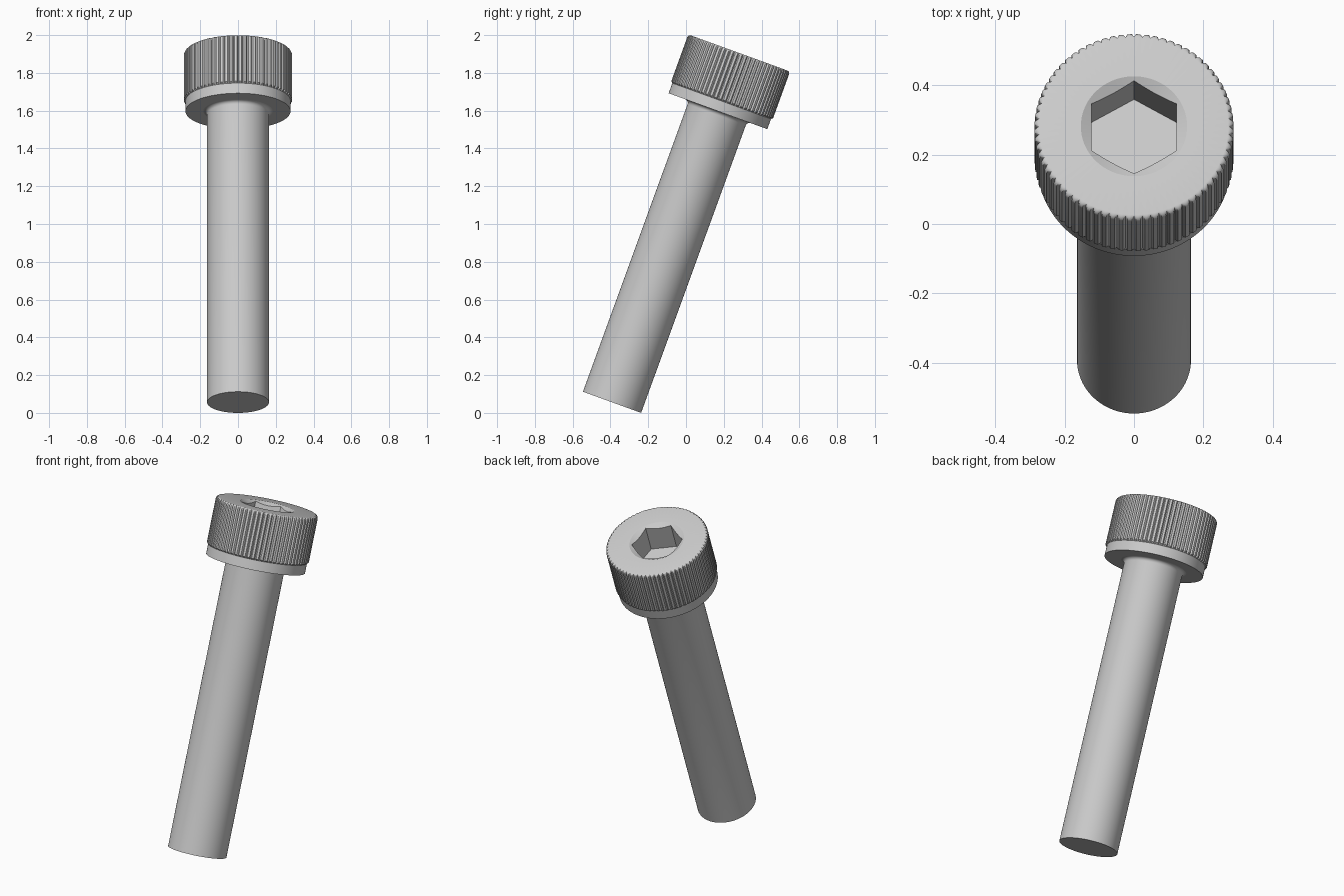
import bpy, bmesh
from math import sin, cos, pi, radians
from mathutils import Matrix

cube = bpy.data.objects.get("Cube")
if cube:
    bpy.data.objects.remove(cube)

# Main dimensions, along the screw's own axis
LENGTH, HEAD_H = 1.968, 0.328
SHAFT_R, NECK, COLLAR_R, HEAD_R = 0.164, 0.02, 0.278, 0.287
ROUND, GROOVE = 0.016, 0.009
TEETH, PER_TOOTH = 72, 4
SEGS = TEETH * PER_TOOTH
RIM_R, HEX_FLAT, SOCKET_DEPTH = 0.153, 0.123, 0.164
UNDER = LENGTH - HEAD_H
TILT = Matrix.Translation((0, -0.3916, SHAFT_R * sin(radians(20)))) @ Matrix.Rotation(radians(-20), 4, 'X')

steel = bpy.data.materials.new("grey steel")
steel.use_nodes = True
GREY = (0.6, 0.6, 0.6, 1)
steel.diffuse_color = GREY
steel.node_tree.nodes["Principled BSDF"].inputs["Base Color"].default_value = GREY


def circle(r, z):
    return lambda i: (r, z)


def knurl(r, z, depth=GROOVE):
    """Ring with one V groove per tooth."""
    return lambda i: (r - (depth if i % PER_TOOTH == 0 else 0), z)


def hex_radius(i):
    """Hexagon outline with flats facing left and right."""
    a = 2 * pi * i / SEGS
    return HEX_FLAT / cos((a + pi / 6) % (pi / 3) - pi / 6)


def socket_rim(i):
    """Where the conical countersink meets the hexagon walls."""
    r = hex_radius(i)
    return r, LENGTH - (RIM_R - r) * 0.6


def loft(name, rings, cap_first=False, cap_last=False):
    """Skin a stack of rings, listed so that faces point outwards."""
    bm = bmesh.new()
    loops = []
    for ring in rings:
        loop = []
        for i in range(SEGS):
            r, z = ring(i)
            a = 2 * pi * i / SEGS
            loop.append(bm.verts.new((r * cos(a), r * sin(a), z)))
        loops.append(loop)
    for low, high in zip(loops, loops[1:]):
        for i in range(SEGS):
            j = (i + 1) % SEGS
            bm.faces.new((low[i], low[j], high[j], high[i]))
    if cap_first:
        bm.faces.new(loops[0][::-1])
    if cap_last:
        bm.faces.new(loops[-1])
    mesh = bpy.data.meshes.new(name)
    bm.to_mesh(mesh)
    bm.free()
    mesh.materials.append(steel)
    obj = bpy.data.objects.new(name, mesh)
    bpy.context.collection.objects.link(obj)
    obj.matrix_world = TILT
    bpy.ops.object.select_all(action='DESELECT')
    obj.select_set(True)
    bpy.context.view_layer.objects.active = obj
    bpy.ops.object.shade_smooth_by_angle(angle=radians(30))
    return obj


STEPS = [k * pi / 10 for k in range(6)]

# Plain shank with a small fillet under the head
fillet = [circle(SHAFT_R + NECK * (1 - cos(a)), UNDER - NECK * (1 - sin(a))) for a in STEPS]
loft("shank", [circle(SHAFT_R, 0)] + fillet, cap_first=True)

# Cap head: underside, collar, knurled band, rounded edge, hexagon socket
knurl_low = UNDER + 0.065
edge = [knurl(HEAD_R - ROUND * (1 - cos(a)), LENGTH - ROUND * (1 - sin(a)), GROOVE * cos(a))
        for a in STEPS]
loft("cap_head",
     [circle(SHAFT_R + NECK, UNDER), circle(COLLAR_R, UNDER),
      circle(COLLAR_R, knurl_low - 0.008), knurl(HEAD_R, knurl_low)]
     + edge
     + [circle(RIM_R, LENGTH), socket_rim,
        lambda i: (hex_radius(i), LENGTH - SOCKET_DEPTH)],
     cap_last=True)
